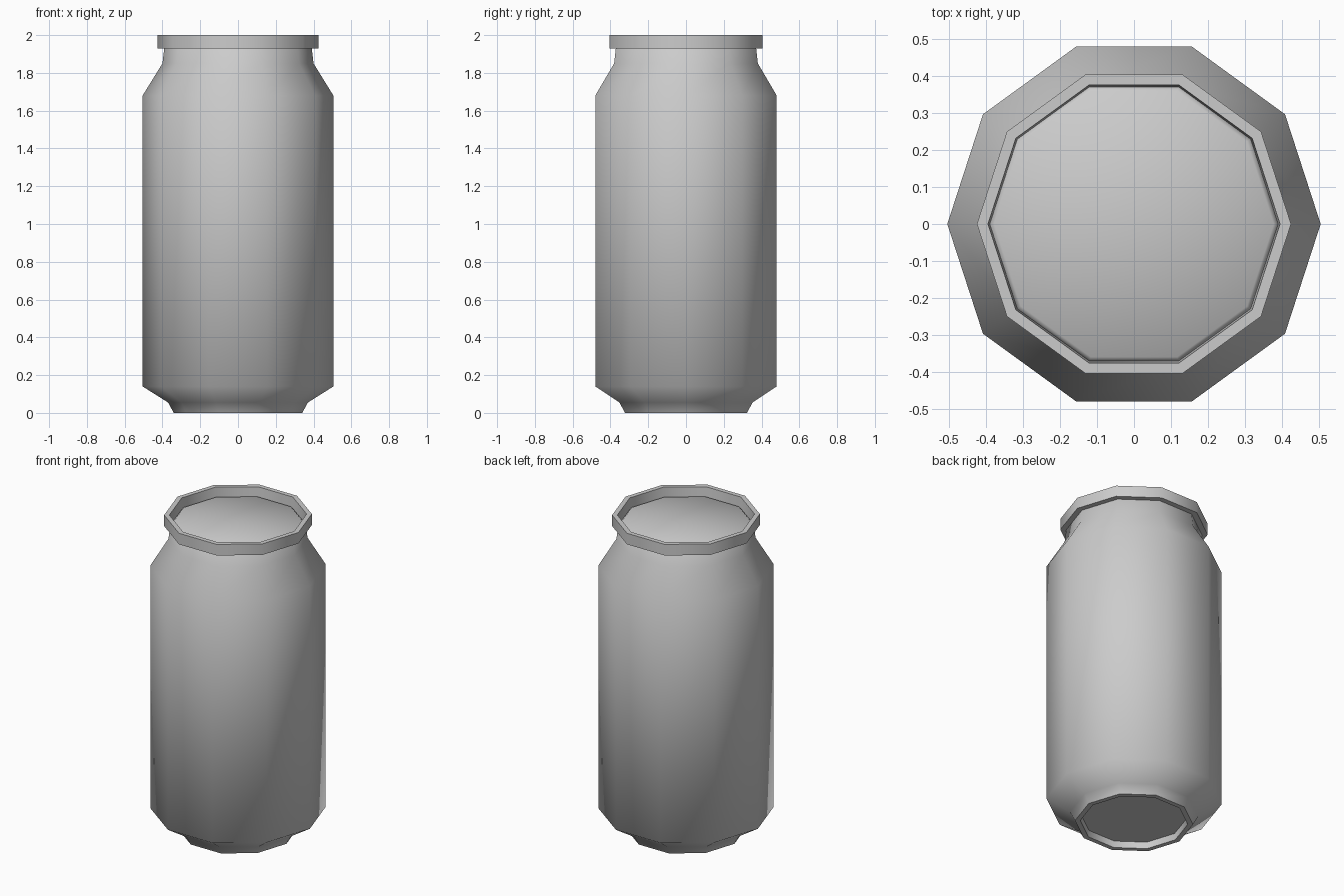
import bpy
import bmesh
from math import cos, sin, tau, radians

SIDES = 10

if "Cube" in bpy.data.objects:
    bpy.data.objects.remove(bpy.data.objects["Cube"], do_unlink=True)

# One plain metal colour
metal = bpy.data.materials.new("grey_metal")
metal.use_nodes = True
grey = (0.6, 0.6, 0.6, 1.0)
metal.diffuse_color = grey
metal.node_tree.nodes["Principled BSDF"].inputs["Base Color"].default_value = grey


def lathe(name, profile, smooth_angle, closed=False):
    """Spin (radius, z) points around z; radius 0 becomes a single pole."""
    bm = bmesh.new()
    rings = []
    for r, z in profile:
        if r == 0:
            rings.append([bm.verts.new((0, 0, z))] * SIDES)
        else:
            rings.append([bm.verts.new((r * cos(tau * i / SIDES), r * sin(tau * i / SIDES), z))
                          for i in range(SIDES)])
    pairs = list(zip(rings, rings[1:]))
    if closed:
        pairs.append((rings[-1], rings[0]))
    for low, high in pairs:
        for i in range(SIDES):
            j = (i + 1) % SIDES
            corners = dict.fromkeys((low[i], low[j], high[j], high[i]))
            bm.faces.new(corners)
    bmesh.ops.recalc_face_normals(bm, faces=bm.faces)
    mesh = bpy.data.meshes.new(name)
    bm.to_mesh(mesh)
    bm.free()
    mesh.materials.append(metal)
    obj = bpy.data.objects.new(name, mesh)
    bpy.context.collection.objects.link(obj)
    bpy.ops.object.select_all(action="DESELECT")
    obj.select_set(True)
    bpy.context.view_layer.objects.active = obj
    bpy.ops.object.shade_smooth_by_angle(angle=radians(smooth_angle))
    return obj


# Can body: recessed base, foot, wall, shoulder, neck and slightly domed lid
lathe("can_body", [
    (0, 0.04), (0.305, 0.04), (0.31, 0), (0.34, 0), (0.37, 0.055),
    (0.505, 0.14), (0.505, 1.68), (0.4, 1.85), (0.39, 1.935),
    (0.378, 1.945), (0, 1.96),
], 60)

# Raised ring around the lid
lathe("top_rim", [(0.39, 1.93), (0.425, 1.93), (0.425, 2.0), (0.395, 2.0)], 40, closed=True)
